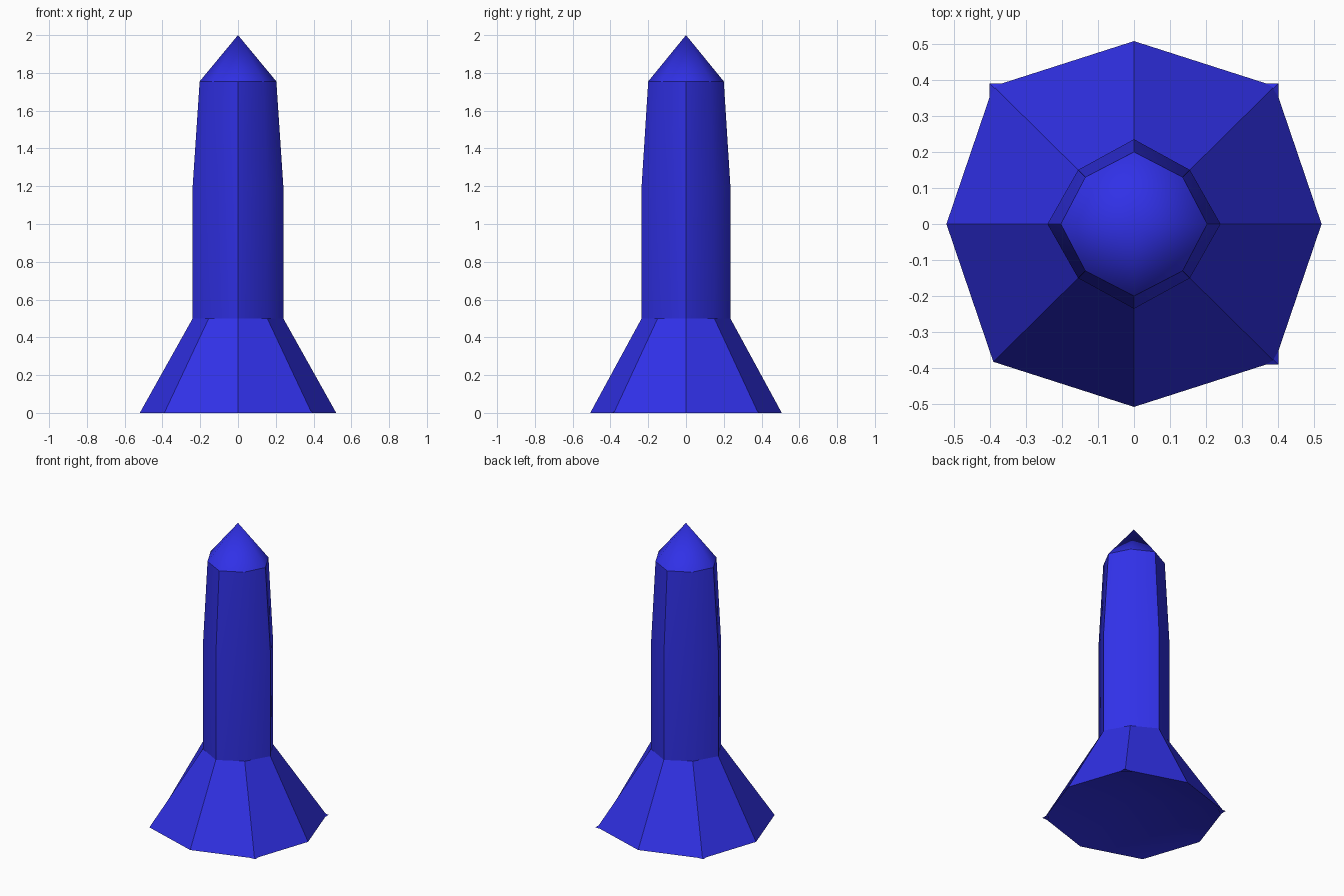
import bpy, math

if "Cube" in bpy.data.objects:
    bpy.data.objects.remove(bpy.data.objects["Cube"])

blue = bpy.data.materials.new("blue")
blue.diffuse_color = (0.03, 0.03, 0.8, 1)
blue.use_nodes = True
blue.node_tree.nodes["Principled BSDF"].inputs["Base Color"].default_value = blue.diffuse_color


def make(name, verts, faces, smooth_angle=None):
    me = bpy.data.meshes.new(name)
    me.from_pydata(verts, [], faces)
    me.update()
    ob = bpy.data.objects.new(name, me)
    bpy.context.collection.objects.link(ob)
    me.materials.append(blue)
    if smooth_angle:
        bpy.ops.object.select_all(action='DESELECT')
        ob.select_set(True)
        bpy.context.view_layer.objects.active = ob
        bpy.ops.object.shade_smooth_by_angle(angle=math.radians(smooth_angle))
    return ob


def ring(rx, ry, dx, dy, z):
    """Eight-sided section: axis radii and diagonal corner position."""
    return [(rx, 0, z), (dx, dy, z), (0, ry, z), (-dx, dy, z),
            (-rx, 0, z), (-dx, -dy, z), (0, -ry, z), (dx, -dy, z)]


def bridge(a, b):
    return [(a + i, a + (i + 1) % 8, b + (i + 1) % 8, b + i) for i in range(8)]


def fan(start, tip, flip=False):
    tris = [(start + i, start + (i + 1) % 8, tip) for i in range(8)]
    return [t[::-1] for t in tris] if flip else tris


base = ring(0.52, 0.507, 0.39, 0.382, 0)
waist = ring(0.24, 0.235, 0.155, 0.15, 0.5)
shoulder = ring(0.24, 0.235, 0.155, 0.15, 1.2)
neck = ring(0.203, 0.2, 0.135, 0.13, 1.755)

# Flared skirt with a shallow hollow underneath
make("skirt", base + waist + [(0, 0, 0.12)],
     bridge(0, 8) + fan(0, 16, flip=True), 30)

# Tapering octagonal body
make("body", waist + shoulder + neck, bridge(0, 8) + bridge(8, 16), 50)

# Pointed nose
make("nose", neck + [(0, 0, 2)], fan(0, 8), 60)

# Small square points at the skirt corners
for sx, sy, label in ((1, 1, "back_right"), (-1, 1, "back_left"), (1, -1, "front_right")):
    tri = [(sx * 0.4, sy * 0.39, 0), (sx * 0.34, sy * 0.39, 0),
           (sx * 0.36, sy * 0.35, 0.03), (sx * 0.4, sy * 0.335, 0)]
    make("skirt_point_" + label, tri, [(0, 1, 2), (0, 2, 3), (0, 3, 1)])
